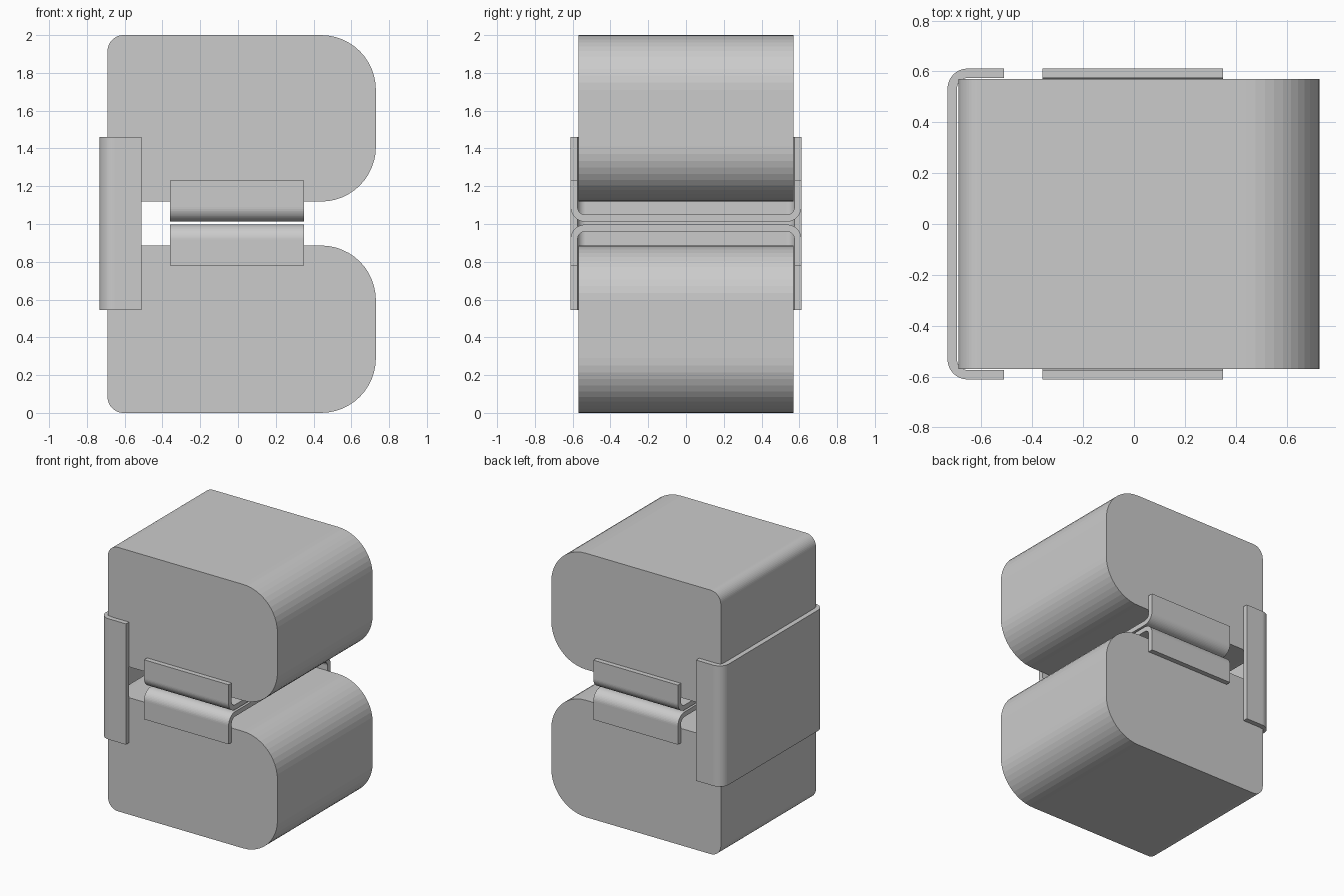
import bpy
from math import sin, cos, pi

if "Cube" in bpy.data.objects:
    bpy.data.objects.remove(bpy.data.objects["Cube"])


def arc(cx, cy, r, a0, a1, n=12):
    """Points on an arc, angles in degrees."""
    return [(cx + r * cos((a0 + (a1 - a0) * i / n) * pi / 180),
             cy + r * sin((a0 + (a1 - a0) * i / n) * pi / 180)) for i in range(n + 1)]


def extrude(name, profile, lo, hi, place):
    """Closed profile swept from lo to hi; place(u, v, w) gives xyz."""
    n = len(profile)
    verts = [place(u, v, w) for w in (lo, hi) for u, v in profile]
    faces = [tuple(range(n - 1, -1, -1)), tuple(range(n, 2 * n))]
    faces += [(i, (i + 1) % n, n + (i + 1) % n, n + i) for i in range(n)]
    mesh = bpy.data.meshes.new(name)
    mesh.from_pydata(verts, [], faces)
    ob = bpy.data.objects.new(name, mesh)
    bpy.context.collection.objects.link(ob)
    bpy.context.view_layer.objects.active = ob
    ob.select_set(True)
    # consistent outward normals
    bpy.ops.object.mode_set(mode='EDIT')
    bpy.ops.mesh.select_all(action='SELECT')
    bpy.ops.mesh.normals_make_consistent(inside=False)
    bpy.ops.object.mode_set(mode='OBJECT')
    ob.select_set(False)
    return ob


def block_profile(x0, x1, z0, z1, r_left, r_right):
    return (arc(x1 - r_right, z1 - r_right, r_right, 90, 0)
            + arc(x1 - r_right, z0 + r_right, r_right, 0, -90)
            + arc(x0 + r_left, z0 + r_left, r_left, 270, 180)
            + arc(x0 + r_left, z1 - r_left, r_left, 180, 90))


def channel_profile(half, depth, t=0.037, r=0.078):
    """U section: web along u at v = 0, flanges rising to v = depth."""
    outer = ([(-half, depth)] + arc(-half + r, r, r, 180, 270)
             + arc(half - r, r, r, 270, 360) + [(half, depth)])
    ri = r - t
    inner = ([(half - t, depth)] + arc(half - r, r, ri, 360, 270)
             + arc(-half + r, r, ri, 270, 180) + [(-half + t, depth)])
    return outer + inner


# Upper and lower rounded blocks
for name, z0, z1 in (("lower_block", 0.0, 0.886), ("upper_block", 1.119, 2.0)):
    extrude(name, block_profile(-0.691, 0.73, z0, z1, 0.085, 0.29),
            -0.57, 0.57, lambda u, v, w: (u, w, v))

# Tall bracket wrapping the back of both blocks
extrude("joining_bracket", channel_profile(0.611, 0.221), 0.546, 1.461,
        lambda u, v, w: (-0.733 + v, u, w))

# Two facing channels in the gap, gripping the block sides
channel = channel_profile(0.611, 0.218)
extrude("upper_channel", channel, -0.36, 0.349, lambda u, v, w: (w, u, 1.012 + v))
extrude("lower_channel", channel, -0.36, 0.349, lambda u, v, w: (w, u, 0.997 - v))
